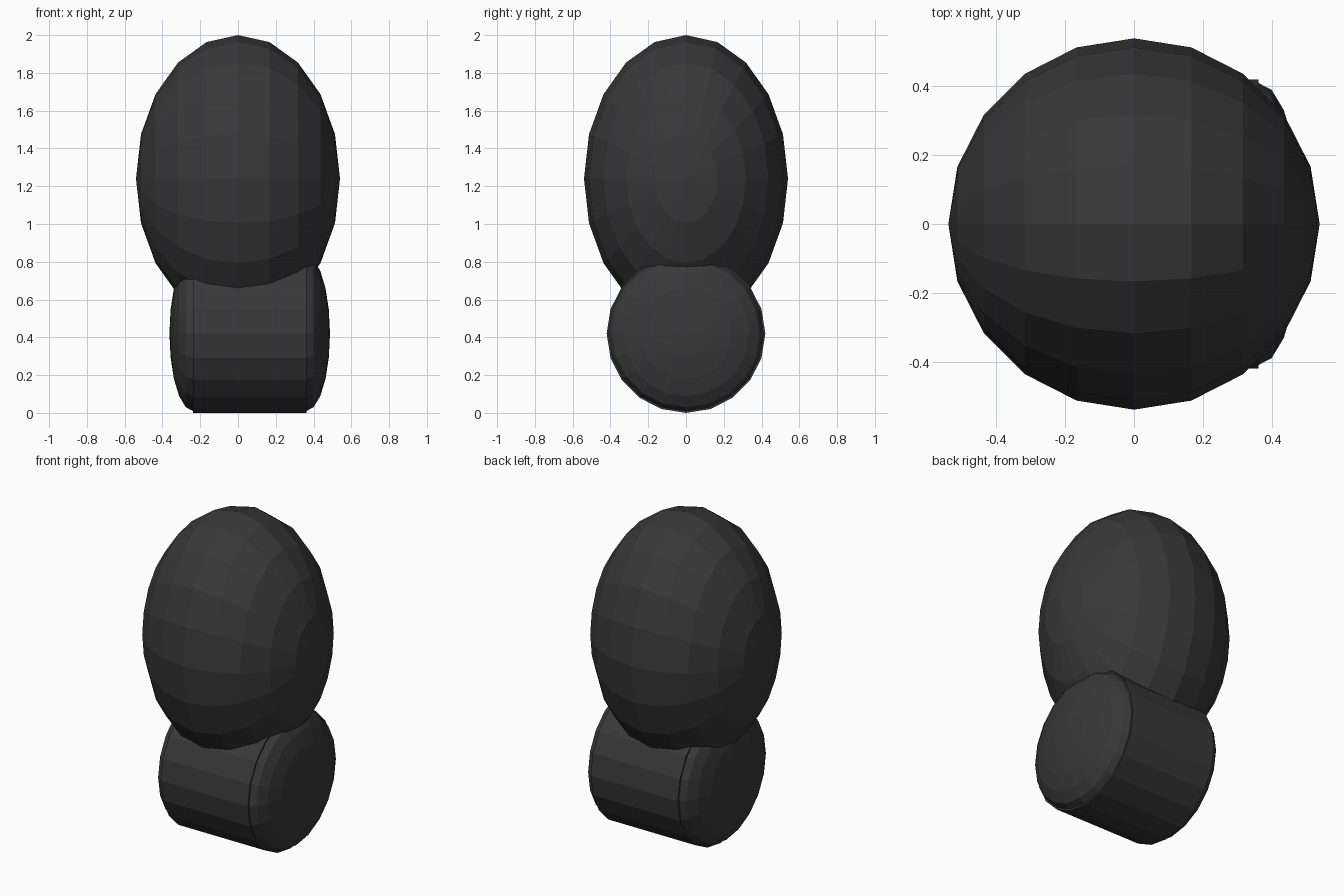
import bpy
from math import radians

if "Cube" in bpy.data.objects:
    bpy.data.objects.remove(bpy.data.objects["Cube"])

SIDES = 20

dark = bpy.data.materials.new("dark_rubber")
dark.diffuse_color = (0.04, 0.04, 0.04, 1)
dark.use_nodes = True
dark.node_tree.nodes["Principled BSDF"].inputs["Base Color"].default_value = dark.diffuse_color


def finish(name, scale):
    """Name, stretch and colour the active primitive."""
    ob = bpy.context.object
    ob.name = name
    ob.scale = scale
    ob.data.materials.append(dark)
    bpy.ops.object.transform_apply(location=False, rotation=True, scale=True)
    return ob


def ellipsoid(name, center, radius, half_x, half_z):
    """Faceted ellipsoid with its poles on the x axis."""
    bpy.ops.mesh.primitive_uv_sphere_add(segments=SIDES, ring_count=SIDES // 2,
                                         radius=1, location=center)
    bpy.context.object.rotation_euler = (0, radians(90), 0)
    bpy.ops.object.transform_apply(location=False, rotation=True, scale=False)
    return finish(name, (half_x, radius, half_z))


# Upper egg-shaped body
ellipsoid("upper_body", (0, 0, 1.24), 0.54, 0.54, 0.76)

# Lower drum lying along x
DRUM_X, DRUM_R, DRUM_LEN = 0.062, 0.42, 0.6
bpy.ops.mesh.primitive_cylinder_add(vertices=SIDES, radius=DRUM_R, depth=DRUM_LEN,
                                    location=(DRUM_X, 0, DRUM_R))
bpy.context.object.rotation_euler = (0, radians(90), 0)
finish("lower_drum", (1, 1, 1))

# Domed caps on both drum ends
for side, name in ((-1, "left_cap"), (1, "right_cap")):
    ellipsoid(name, (DRUM_X + side * DRUM_LEN / 2, 0, DRUM_R), 0.41, 0.125, 0.41)
